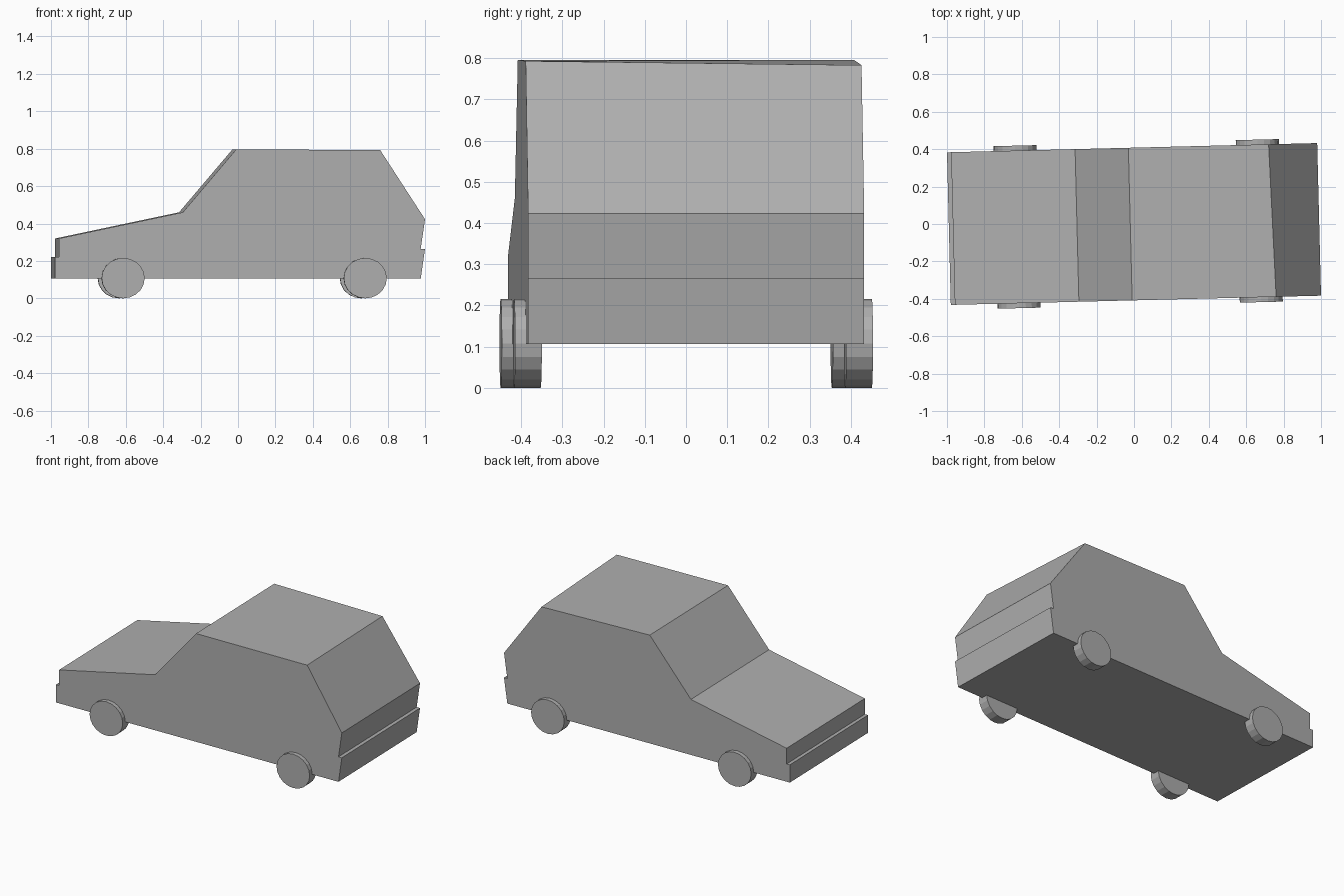
import bpy, bmesh, math
from mathutils import Matrix

if "Cube" in bpy.data.objects:
    bpy.data.objects.remove(bpy.data.objects["Cube"])

YAW = Matrix.Rotation(math.radians(1.43), 4, 'Z')  # whole car sits slightly turned
HALF_WIDTH = 0.408

# Dark grey paint for every part
paint = bpy.data.materials.new("dark_grey_paint")
paint.diffuse_color = (0.43, 0.43, 0.43, 1.0)
paint.use_nodes = True
paint.node_tree.nodes["Principled BSDF"].inputs["Base Color"].default_value = paint.diffuse_color


def add_object(name, bm):
    bmesh.ops.recalc_face_normals(bm, faces=bm.faces[:])
    mesh = bpy.data.meshes.new(name)
    bm.to_mesh(mesh)
    bm.free()
    mesh.materials.append(paint)
    obj = bpy.data.objects.new(name, mesh)
    obj.matrix_world = YAW
    bpy.context.collection.objects.link(obj)
    return obj


# Body: side silhouette carried across the width
profile = [
    (-0.99, 0.107), (-0.99, 0.22), (-0.968, 0.22), (-0.968, 0.32),   # nose and bumper
    (-0.305, 0.46), (-0.02, 0.796), (0.75, 0.793),                   # bonnet, windscreen, roof
    (0.99, 0.423), (0.967, 0.265), (0.99, 0.265), (0.967, 0.106),    # tailgate and rear bumper
]
ROOF_REAR = 6
far_profile = list(profile)
far_profile[ROOF_REAR] = (0.73, 0.783)  # far roof corner is a little lower

bm = bmesh.new()
near = [bm.verts.new((x, -HALF_WIDTH, z)) for x, z in profile]
far = [bm.verts.new((x, HALF_WIDTH, z)) for x, z in far_profile]
bm.faces.new(near)
bm.faces.new(far[::-1])
for i in range(len(near)):
    j = (i + 1) % len(near)
    bm.faces.new((near[j], near[i], far[i], far[j]))
add_object("car_body", bm)


# Wheels: short discs, slightly wider than tall
def wheel(name, x, side):
    bm = bmesh.new()
    place = (Matrix.Translation((x, side * 0.402, 0.108))
             @ Matrix.Diagonal((1.15, 1.0, 1.08, 1.0))
             @ Matrix.Rotation(math.pi / 2, 4, 'X'))
    bmesh.ops.create_cone(bm, cap_ends=True, segments=20, radius1=0.1,
                          radius2=0.1, depth=0.065, matrix=place)
    add_object(name, bm)


for end, x in (("front", -0.625), ("rear", 0.67)):
    for label, side in (("near", -1), ("far", 1)):
        wheel(f"{end}_{label}_wheel", x, side)
